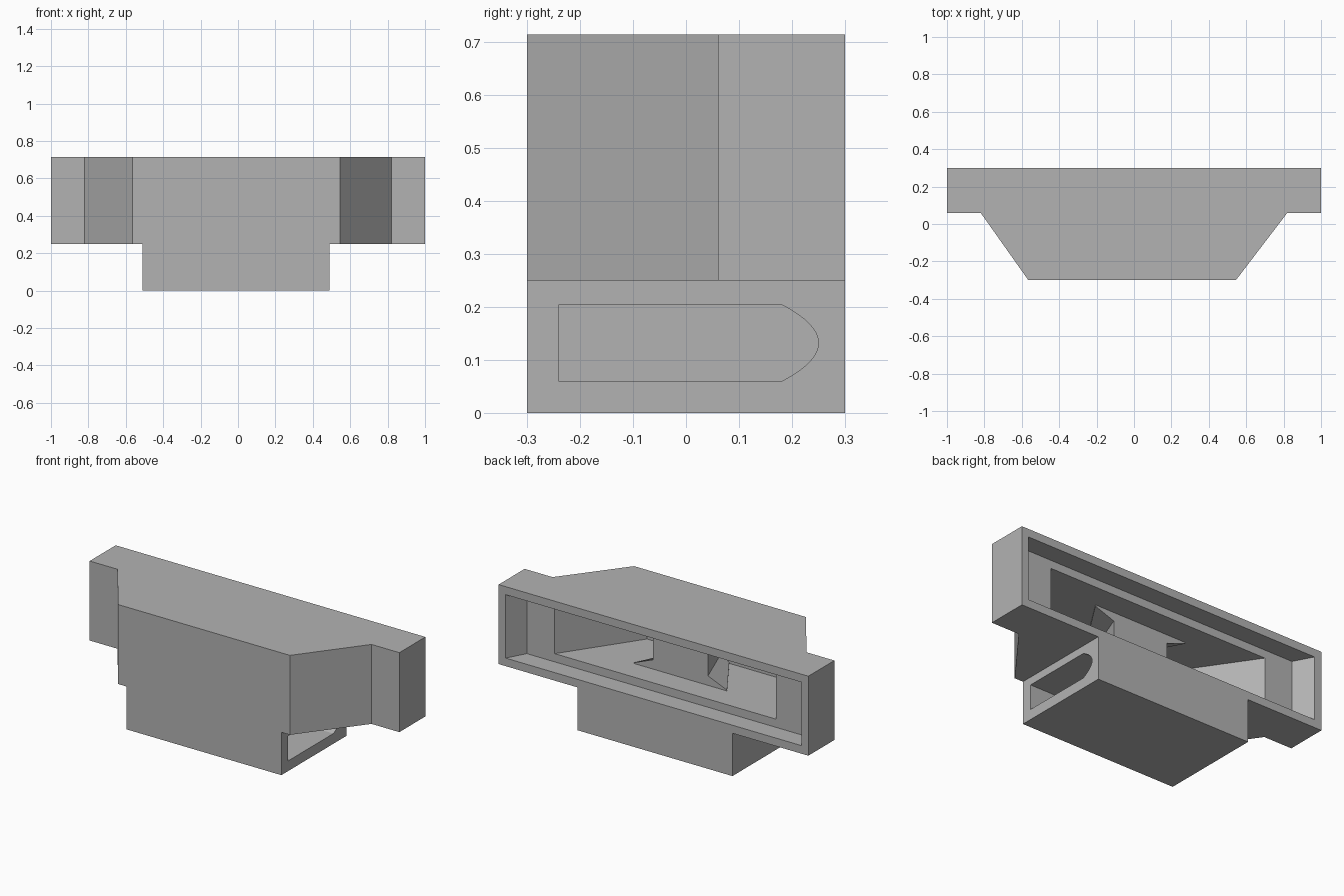
import bpy, bmesh

cube = bpy.data.objects.get("Cube")
if cube:
    bpy.data.objects.remove(cube, do_unlink=True)

grey = bpy.data.materials.new("plain grey")
grey.use_nodes = True
COLOUR = (0.45, 0.45, 0.45, 1)
grey.diffuse_color = COLOUR
grey.node_tree.nodes["Principled BSDF"].inputs["Base Color"].default_value = COLOUR


def prism(name, profile, start, end, axis, taper=1.0):
    """Extrude a closed profile along an axis; taper narrows its first coordinate."""
    place = {"x": lambda a, b, t: (t, a, b),
             "y": lambda a, b, t: (a, t, b),
             "z": lambda a, b, t: (a, b, t)}[axis]
    bm = bmesh.new()
    near = [bm.verts.new(place(a, b, start)) for a, b in profile]
    far = [bm.verts.new(place(a * taper, b, end)) for a, b in profile]
    bm.faces.new(near)
    bm.faces.new(far)
    for i in range(len(near)):
        j = (i + 1) % len(near)
        bm.faces.new((near[i], near[j], far[j], far[i]))
    bmesh.ops.recalc_face_normals(bm, faces=bm.faces)
    mesh = bpy.data.meshes.new(name)
    bm.to_mesh(mesh)
    bm.free()
    mesh.materials.append(grey)
    obj = bpy.data.objects.new(name, mesh)
    bpy.context.collection.objects.link(obj)
    return obj


def mirrored(half):
    """Complete a half profile across x = 0."""
    return half + [(-x, v) for x, v in reversed(half)]


def cut(target, tool):
    """Subtract the tool from the target and discard it."""
    tool.hide_render = True
    mod = target.modifiers.new("cut", "BOOLEAN")
    mod.operation = "DIFFERENCE"
    mod.solver = "EXACT"
    mod.object = tool
    bpy.context.view_layer.objects.active = target
    bpy.ops.object.modifier_apply(modifier=mod.name)
    bpy.data.objects.remove(tool, do_unlink=True)


# Flanged housing with a tapered front
BASE, TOP = 0.25, 0.714
housing = prism("housing", [(-1, 0.3), (-1, 0.06), (-0.82, 0.06), (-0.565, -0.3),
                            (0.545, -0.3), (0.82, 0.06), (1, 0.06), (1, 0.3)],
                BASE, TOP, "z")

# Shallow rear recess, then the deep inner chamber
cut(housing, prism("recess_cutter", mirrored([(0.962, 0.32), (0.955, 0.3), (0.895, 0.19)]),
                   0.297, 0.667, "z"))
cut(housing, prism("chamber_cutter", mirrored([(0.715, 0.25), (0.715, 0.19), (0.42, -0.24)]),
                   0.345, 0.62, "z"))

# Flared central divider that splits the chamber into two ducts
prism("divider", mirrored([(0.3, 0.335), (0.3, 0.35), (0.177, 0.4),
                           (0.177, 0.57), (0.3, 0.613), (0.3, 0.63)]),
      0.05, -0.25, "y", taper=0.35)

# Lower block with a blind bullet-shaped slot open at one end
block = prism("lower_block", [(-0.3, 0), (0.3, 0), (0.3, BASE), (-0.3, BASE)],
              -0.51, 0.49, "x")
nose = [(0.25 - 0.07 * (i / 8) ** 2, 0.132 + 0.0725 * i / 8) for i in range(-8, 9)]
cut(block, prism("slot_cutter", [(-0.24, 0.0595)] + nose + [(-0.24, 0.2045)],
                 -0.45, 0.6, "x"))
